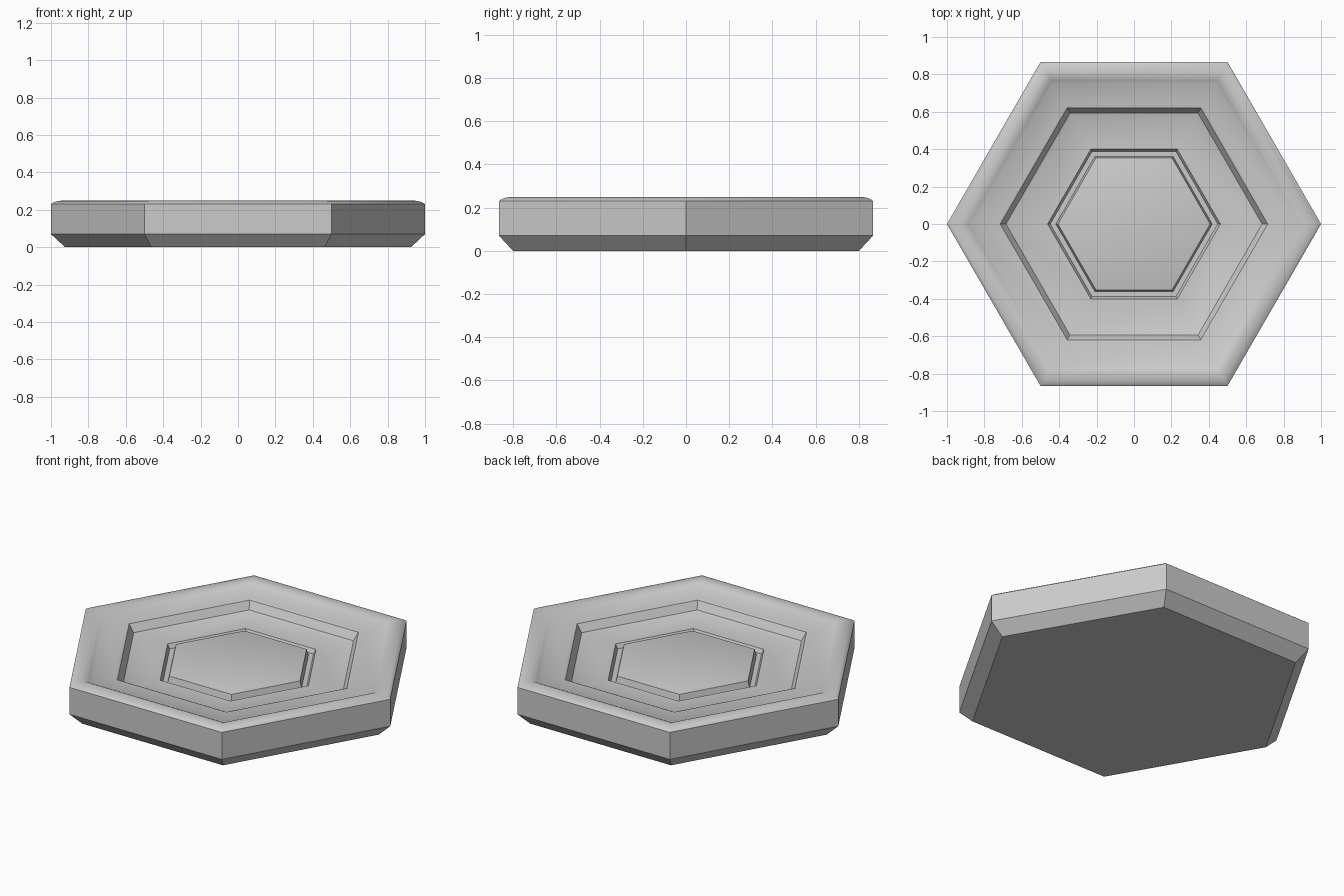
import bpy, bmesh
from math import cos, sin, radians

if "Cube" in bpy.data.objects:
    bpy.data.objects.remove(bpy.data.objects["Cube"])

SIDES = 6
# Cross-section as (corner radius, height), from the base up and in to the centre panel
profile = [
    (0.925, 0.0), (1.0, 0.07), (1.0, 0.23),             # bottom chamfer and side wall
    (0.985, 0.24), (0.96, 0.247), (0.935, 0.25),        # rounded rim, outer half
    (0.91, 0.247), (0.885, 0.236), (0.866, 0.226),      # rounded rim, inner half
    (0.73, 0.225), (0.715, 0.219), (0.685, 0.174), (0.67, 0.168),  # step down
    (0.462, 0.167), (0.448, 0.142),                     # groove, outer wall
    (0.418, 0.142), (0.407, 0.18), (0.40, 0.182),       # groove, inner wall
]

# Sweep the section around the six corners
bm = bmesh.new()
rings = []
for r, z in profile:
    rings.append([bm.verts.new((r * cos(radians(60 * i)), r * sin(radians(60 * i)), z))
                  for i in range(SIDES)])
for low, high in zip(rings, rings[1:]):
    for i in range(SIDES):
        j = (i + 1) % SIDES
        bm.faces.new((low[i], low[j], high[j], high[i]))

# Flat base and centre panel
bm.faces.new(rings[0][::-1])
bm.faces.new(rings[-1])
bmesh.ops.recalc_face_normals(bm, faces=bm.faces)

mesh = bpy.data.meshes.new("hexagonal_plate")
bm.to_mesh(mesh)
bm.free()
plate = bpy.data.objects.new("hexagonal_plate", mesh)
bpy.context.collection.objects.link(plate)

# Smooth the rim and step, keep the hard corners
bpy.context.view_layer.objects.active = plate
plate.select_set(True)
bpy.ops.object.shade_smooth_by_angle(angle=radians(35))
